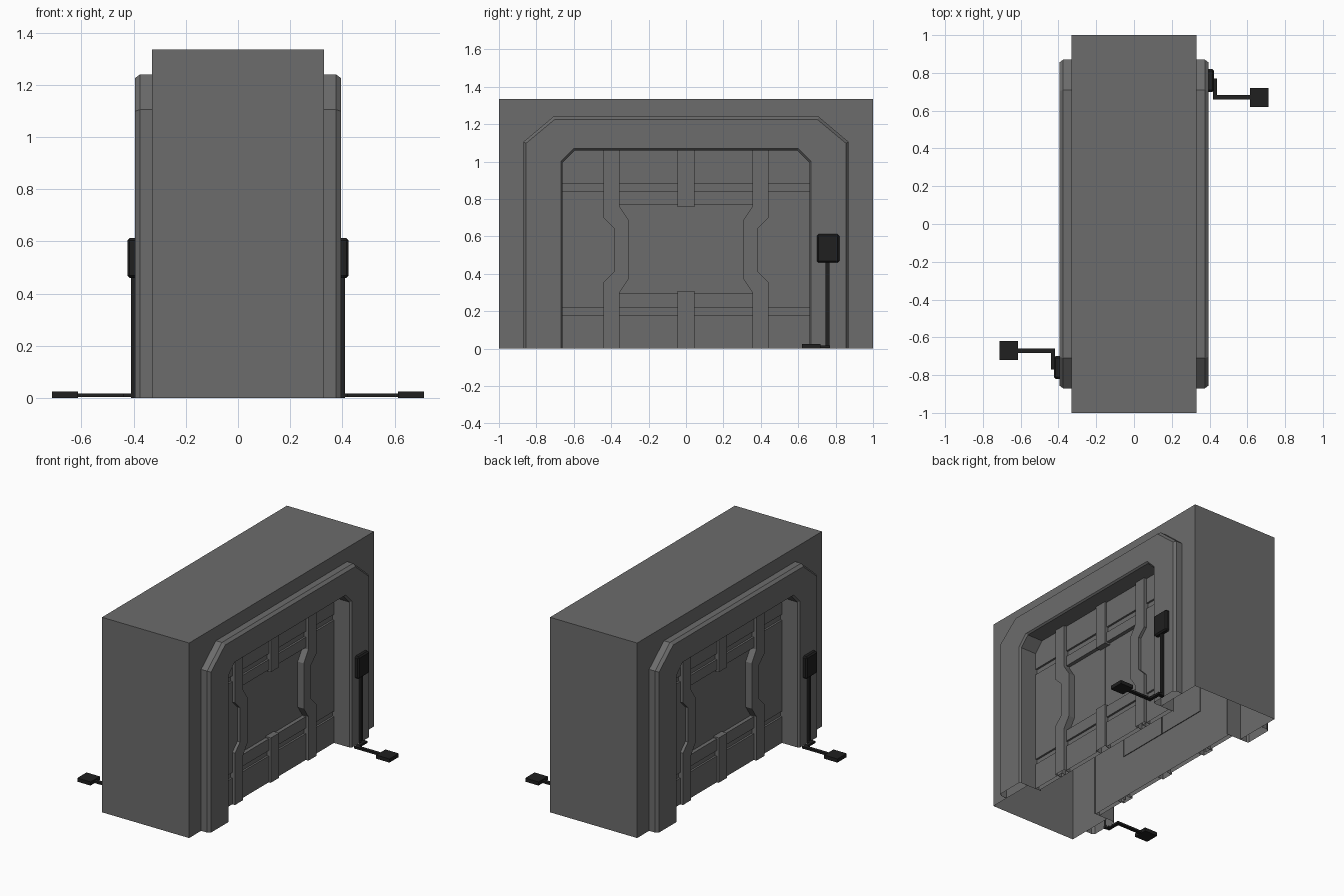
import bpy, bmesh, math

if "Cube" in bpy.data.objects:
    bpy.data.objects.remove(bpy.data.objects["Cube"])


def material(name, value):
    m = bpy.data.materials.new(name)
    m.diffuse_color = (value, value, value, 1)
    m.use_nodes = True
    m.node_tree.nodes["Principled BSDF"].inputs["Base Color"].default_value = m.diffuse_color
    return m


GREY = material("wall grey", 0.15)
BLACK = material("control black", 0.014)


def finish(bm, name, mat):
    bmesh.ops.recalc_face_normals(bm, faces=bm.faces)
    me = bpy.data.meshes.new(name)
    bm.to_mesh(me)
    bm.free()
    me.materials.append(mat)
    ob = bpy.data.objects.new(name, me)
    bpy.context.collection.objects.link(ob)
    return ob


def both_sides(ob):
    """Second copy turned half way round the vertical axis."""
    other = ob.copy()
    other.name = ob.name + "_rear"
    other.rotation_euler.z = math.pi
    bpy.context.collection.objects.link(other)


def arch(w, h, cy, cz):
    """Arch outline in (y, z) with cut upper corners."""
    return [(-w, 0), (-w, h - cz), (-w + cy, h), (w - cy, h), (w, h - cz), (w, 0)]


def plate(name, outline, x0, x1):
    """Panel standing out from x0 to x1, open at the hidden back."""
    bm = bmesh.new()
    back = [bm.verts.new((x0, y, z)) for y, z in outline]
    front = [bm.verts.new((x1, y, z)) for y, z in outline]
    bm.faces.new(front)
    n = len(outline)
    for i in range(n):
        j = (i + 1) % n
        if outline[i][1] == 0 and outline[j][1] == 0:
            continue  # underside stays open
        bm.faces.new((back[i], back[j], front[j], front[i]))
    # make sure the front looks outward
    ob = finish(bm, name, GREY)
    if ob.data.polygons[0].normal.x < 0:
        ob.data.flip_normals()
    both_sides(ob)


def rect(y0, y1, z0, z1):
    return [(y0, z0), (y1, z0), (y1, z1), (y0, z1)]


def box(name, x, y, z, bevel=0.0):
    bm = bmesh.new()
    bmesh.ops.create_cube(bm, size=1)
    for v in bm.verts:
        v.co = [lo + (hi - lo) * (c + 0.5) for c, (lo, hi) in zip(v.co, (x, y, z))]
    if bevel:
        edges = [e for e in bm.edges if min(v.co.x for v in e.verts) > x[0] + 0.001
                 or abs(e.verts[0].co.x - e.verts[1].co.x) > 0.001]
        bmesh.ops.bevel(bm, geom=edges, offset=bevel, segments=1, affect='EDGES')
    both_sides(finish(bm, name, BLACK))


# Wall: open-bottomed shell with a doorway cut in both long faces
W, H, X = 1.0, 1.335, 0.33
DOORWAY = arch(0.66, 1.06, 0.065, 0.065)
bm = bmesh.new()
outline = DOORWAY + [(W, 0), (W, H), (-W, H), (-W, 0)]
sides = [[bm.verts.new((s * X, y, z)) for y, z in outline] for s in (1, -1)]
for ring in sides:
    bm.faces.new(ring)
for i in (6, 7, 8):
    bm.faces.new((sides[0][i], sides[0][i + 1], sides[1][i + 1], sides[1][i]))
finish(bm, "wall", GREY)

# Door frame: rings lofted from the wall, over the rim and into the recess
rings = [(X, arch(0.87, 1.24, 0.16, 0.135)),
         (0.375, arch(0.87, 1.24, 0.16, 0.135)),
         (0.395, arch(0.855, 1.225, 0.152, 0.127)),
         (0.395, arch(0.669, 1.069, 0.068, 0.068)),
         (0.383, DOORWAY),
         (0.23, DOORWAY)]
bm = bmesh.new()
loops = [[bm.verts.new((x, y, z)) for y, z in pts] for x, pts in rings]
for a, b in zip(loops, loops[1:]):
    for i in range(5):
        bm.faces.new((a[i], a[i + 1], b[i + 1], b[i]))
both_sides(finish(bm, "door_frame", GREY))

# Door backing sheet
plate("door_backing", DOORWAY, 0.22, 0.235)

# Door panels with slots between the bands
BACK, SLOT, PANEL, PILLAR = 0.235, 0.252, 0.265, 0.285
plate("upper_slot_floor", rect(-0.66, 0.66, 0.82, 0.90), BACK, SLOT)
plate("lower_slot_floor", rect(-0.66, 0.66, 0.16, 0.235), BACK, SLOT)
for s in (-1, 1):
    def span(a, b):
        return sorted((s * a, s * b))
    # outer panels follow the cut corner of the doorway
    plate("outer_top_panel", [(s * y, z) for y, z in
          ((0.40, 0.88), (0.66, 0.88), (0.66, 0.995), (0.595, 1.06), (0.40, 1.06))], BACK, PANEL)
    plate("outer_middle_panel", rect(*span(0.36, 0.66), 0.217, 0.84), BACK, PANEL)
    plate("outer_bottom_panel", rect(*span(0.40, 0.66), 0, 0.18), BACK, PANEL)
    for z0, z1 in ((0.88, 1.06), (0.77, 0.84), (0.217, 0.297), (0, 0.18)):
        plate("inner_panel", rect(*span(0.04, 0.36), z0, z1), BACK, PANEL)
    # pillar stepping inward around the middle
    plate("door_pillar", [(s * y, z) for y, z in (
        (0.44, 0), (0.44, 0.355), (0.385, 0.41), (0.385, 0.645), (0.44, 0.70), (0.44, 1.06),
        (0.355, 1.06), (0.355, 0.76), (0.305, 0.685), (0.305, 0.375), (0.355, 0.30),
        (0.355, 0))], BACK, PILLAR)
    # centre leaf, leaving a fine seam in the middle
    plate("centre_leaf", rect(*span(0.0015, 0.38), 0.297, 0.77), 0.23, 0.239)
plate("upper_centre_post", rect(-0.045, 0.045, 0.757, 1.06), BACK, PILLAR - 0.005)
plate("lower_centre_post", rect(-0.045, 0.045, 0, 0.307), BACK, PILLAR - 0.005)

# Wall control with its cable and floor pedal
box("control_box", (0.393, 0.424), (0.70, 0.82), (0.46, 0.612), 0.009)
box("control_pole", (0.393, 0.410), (0.747, 0.768), (0, 0.47))
box("cable_foot", (0.393, 0.44), (0.745, 0.77), (0.004, 0.018))
box("cable_turn", (0.418, 0.44), (0.66, 0.77), (0.004, 0.018))
box("cable_run", (0.418, 0.62), (0.658, 0.682), (0.004, 0.018))
box("floor_pedal", (0.613, 0.713), (0.62, 0.72), (0, 0.025))
